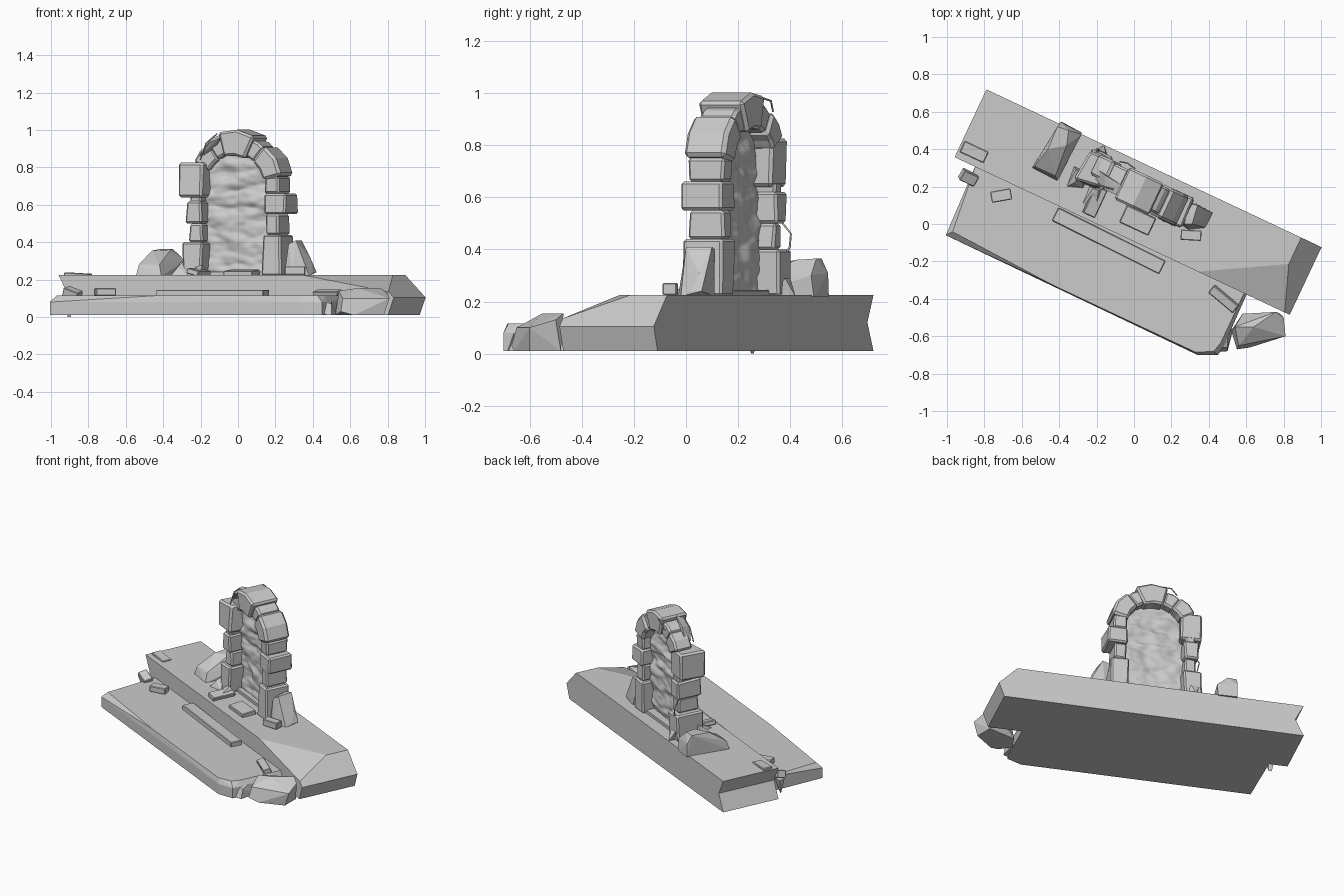
import bpy, bmesh, math, random
from mathutils import Matrix, Vector, noise

if "Cube" in bpy.data.objects:
    bpy.data.objects.remove(bpy.data.objects["Cube"])

random.seed(4)
YAW = math.radians(-25.2)
ROT = Matrix.Rotation(YAW, 4, 'Z')      # local frame: s along arch, t to the back
CS, CZ = -0.08, 0.685                   # arch centre


def finish(name, bm, local=True):
    bmesh.ops.recalc_face_normals(bm, faces=bm.faces)
    me = bpy.data.meshes.new(name)
    bm.to_mesh(me)
    bm.free()
    ob = bpy.data.objects.new(name, me)
    bpy.context.collection.objects.link(ob)
    if local:
        ob.matrix_world = ROT
    return ob


def hull(name, pts, local=False):
    bm = bmesh.new()
    for p in pts:
        bm.verts.new(p)
    bmesh.ops.convex_hull(bm, input=bm.verts[:])
    loose = [v for v in bm.verts if not v.link_faces]
    bmesh.ops.delete(bm, geom=loose, context='VERTS')
    bmesh.ops.dissolve_limit(bm, angle_limit=0.03, verts=bm.verts[:], edges=bm.edges[:])
    return finish(name, bm, local)


def extrude_profile(bm, pts, t0, t1):
    """Extrude an (s, z) outline along t."""
    f = bm.faces.new([bm.verts.new((s, t0, z)) for s, z in pts])
    r = bmesh.ops.extrude_face_region(bm, geom=[f])
    bmesh.ops.translate(bm, vec=(0, t1 - t0, 0),
                        verts=[v for v in r['geom'] if isinstance(v, bmesh.types.BMVert)])


def chamfer(bm, w):
    bmesh.ops.recalc_face_normals(bm, faces=bm.faces)
    es = [e for e in bm.edges if e.calc_face_angle(0) > 0.6]
    bmesh.ops.bevel(bm, geom=es, offset=w, segments=1, affect='EDGES', clamp_overlap=True)


def stone(name, s0, s1, t0, t1, z0, z1, j=0.006, w=0.01):
    """Chamfered, slightly irregular block of the pillar."""
    bm = bmesh.new()
    extrude_profile(bm, [(s0, z0), (s1, z0), (s1, z1), (s0, z1)], t0, t1)
    for v in bm.verts:
        v.co += Vector((random.uniform(-j, j), random.uniform(-j, j), 0))
    chamfer(bm, w)
    return finish(name, bm)


def voussoir(name, a0, a1, r0, r1, t0, t1, w=0.012):
    """Wedge stone of the arch ring."""
    bm = bmesh.new()
    am = (a0 + a1) / 2
    pts = [(CS + r * math.cos(math.radians(a)), CZ + r * math.sin(math.radians(a)))
           for a, r in ((a0, r0), (a0, r1), (am, r1 * 1.02), (a1, r1), (a1, r0), (am, r0))]
    extrude_profile(bm, pts, t0, t1)
    chamfer(bm, w)
    return finish(name, bm)


def tile(name, loc, size, yaw, tilt=(0, 0), w=0.004):
    bm = bmesh.new()
    bmesh.ops.create_cube(bm, size=1)
    bmesh.ops.scale(bm, vec=size, verts=bm.verts)
    chamfer(bm, w)
    m = (Matrix.Translation(loc) @ Matrix.Rotation(math.radians(yaw), 4, 'Z')
         @ Matrix.Rotation(math.radians(tilt[0]), 4, 'X')
         @ Matrix.Rotation(math.radians(tilt[1]), 4, 'Y'))
    bmesh.ops.transform(bm, matrix=m, verts=bm.verts)
    return finish(name, bm, False)


# upper slab with notched left end, pointed right end and a broken front corner
bm = bmesh.new()
extrude_profile(bm, [(-1.02, .01), (.925, .01), (.96, .105), (.84, .225),
                     (-1.02, .225), (-.965, .12)], -.085, .315)
a, b, c = Vector((.418, -.085, .225)), Vector((.79, .13, .225)), Vector((.96, -.085, .13))
n = (b - a).cross(c - a).normalized()
n *= 1 if n.z > 0 else -1
bmesh.ops.bisect_plane(bm, geom=bm.verts[:] + bm.edges[:] + bm.faces[:],
                       plane_co=a, plane_no=n, clear_outer=True)
bmesh.ops.holes_fill(bm, edges=[e for e in bm.edges if e.is_boundary])
finish("upper_slab", bm)

# lower slab with chipped corners
outline = [(-.9, -.07), (-.885, -.483), (-.25, -.487), (.606, -.489), (.705, -.442), (.712, -.384), (.705, -.07)]
top = [(-.9, -.07), (-.86, -.45), (-.25, -.48), (.59, -.48), (.675, -.435), (.69, -.38), (.69, -.07)]
hull("lower_slab", [(s, t, z) for s, t in outline for z in (.01, .08)]
     + [(s, t, .115) for s, t in top], True)

# step plate and scattered tiles
tile("step_plate", (-.135, -.09, .128), (.64, .078, .035), -26.5)
tile("loose_tile_left", (-.855, .385, .225), (.14, .065, .02), -25, (0, 3))
tile("loose_tile_front", (-.71, .152, .135), (.11, .06, .04), 10)
tile("loose_tile_right", (.48, -.4, .125), (.17, .05, .035), -40, (15, 0))
tile("paving_tile", (.02, .02, .235), (.17, .1, .03), -25, (4, 0))
tile("paving_tile_left", (-.21, .12, .24), (.07, .16, .03), -25, (0, 14))
tile("small_block", (.305, -.06, .248), (.11, .055, .045), -3)
tile("edge_fragment", (-.885, .25, .125), (.09, .06, .05), -30, (12, 20))
hull("edge_pebble", [(-.93, .25, .1), (-.88, .22, .1), (-.87, .27, .1),
                     (-.92, .29, .1), (-.91, .26, 0), (-.895, .25, .0)])

# pillars: (s0, s1, t0, t1, z0, z1) per course
right = [(.1, .215, .085, .255, .22, .44), (.11, .19, .1, .25, .44, .55),
         (.105, .235, .088, .262, .55, .66), (.11, .195, .1, .25, .66, .75)]
left = [(-.37, -.255, .085, .27, .22, .4), (-.335, -.265, .1, .25, .4, .5),
        (-.35, -.26, .09, .265, .5, .62), (-.335, -.265, .1, .25, .61, .66)]
for i, d in enumerate(right):
    stone("right_pillar_stone_%d" % i, *d)
for i, d in enumerate(left):
    stone("left_pillar_stone_%d" % i, *d)
stone("left_springer", -.385, -.25, .09, .25, .64, .825, .012, .012)

# arch ring
voussoir("right_springer", 14, 51, .19, .3, .085, .26, .015)
voussoir("right_haunch", 50, 67, .19, .285, .1, .25)
voussoir("keystone", 64, 104, .18, .312, .075, .265)
voussoir("left_haunch_upper", 103, 124, .19, .285, .13, .25)
voussoir("left_haunch_lower", 123, 150, .19, .29, .14, .26)
hull("broken_haunch", [(-.22, .1, .93), (-.15, .1, .96), (-.15, .16, .985), (-.25, .17, .95),
                       (-.22, .16, .88), (-.29, .13, .86), (-.29, .18, .9)], True)

# rippled portal membrane
bm = bmesh.new()
NU, NV = 48, 84
rows = []
for j in range(NV + 1):
    z = .225 + (.88 - .225) * j / NV
    h = .195 if z < CZ else math.sqrt(max(.196 ** 2 - (z - CZ) ** 2, .0004))
    row = []
    for i in range(NU + 1):
        s = CS + h * (2 * i / NU - 1)
        y = (.02 * noise.noise(Vector((s * 7, z * 15, 3.1)))
             + .009 * noise.noise(Vector((s * 16, z * 30, 8))))
        row.append(bm.verts.new((s, .185 + y, z)))
    rows.append(row)
for j in range(NV):
    for i in range(NU):
        f = bm.faces.new((rows[j][i], rows[j][i + 1], rows[j + 1][i + 1], rows[j + 1][i]))
        f.smooth = True
mem = finish("portal_membrane", bm)
mod = mem.modifiers.new("thickness", 'SOLIDIFY')
mod.thickness = .008
tile("threshold", (.01, .2, .232), (.38, .09, .025), -25.2)

# fallen boulders and the leaning block
hull("left_boulder", [(-.545, .3, .22), (-.41, .23, .22), (-.28, .49, .22), (-.39, .548, .22),
                      (-.53, .31, .28), (-.46, .4, .355), (-.41, .52, .365), (-.35, .5, .365),
                      (-.39, .545, .31), (-.28, .48, .3), (-.42, .26, .28), (-.36, .42, .36)])
hull("left_rock", [(-.36, .2, .22), (-.27, .19, .22), (-.24, .27, .22), (-.32, .31, .22),
                   (-.32, .22, .27), (-.28, .27, .31), (-.31, .29, .29)])
hull("left_shard", [(-.28, .1, .22), (-.21, .04, .22), (-.15, .2, .22), (-.23, .22, .22),
                    (-.19, .18, .28), (-.22, .19, .27)])
hull("front_boulder", [(.52, -.57, .01), (.55, -.67, .03), (.62, -.66, .01), (.78, -.6, .01),
                       (.78, -.48, .01), (.58, -.48, .01), (.54, -.55, .14), (.56, -.65, .1),
                       (.64, -.55, .155), (.76, -.47, .155), (.81, -.6, .1), (.8, -.5, .13)])
hull("corner_chip", [(.38, -.69, .02), (.5, -.68, .01), (.53, -.56, .01), (.5, -.66, .07),
                     (.42, -.66, .1), (.5, -.55, .1)])
hull("leaning_block", [(.29, -.03, .22), (.38, -.02, .22), (.42, .06, .24), (.33, .11, .22),
                       (.25, .0, .24), (.27, .0, .39), (.31, .0, .41), (.34, .1, .41),
                       (.29, .11, .4), (.39, .05, .31), (.4, .02, .24)])
hull("back_rock", [(.2, .18, .22), (-.16, .42, .22), (-.22, .33, .22), (-.13, .33, .22),
                   (-.2, .4, .29), (-.15, .38, .29)][1:])

# thin creepers on the arch
for k, path in enumerate([[(-.34, .25, .5), (-.35, .28, .46), (-.34, .28, .41), (-.33, .26, .37)],
                          [(-.12, .27, .98), (-.17, .28, .97), (-.21, .27, .93)],
                          [(-.27, .1, .84), (-.24, .11, .93), (-.18, .12, .98)]]):
    cu = bpy.data.curves.new("creeper_%d" % k, 'CURVE')
    cu.dimensions = '3D'
    cu.bevel_depth, cu.bevel_resolution = .004, 1
    sp = cu.splines.new('POLY')
    sp.points.add(len(path) - 1)
    for p, co in zip(sp.points, path):
        p.co = (*co, 1)
    ob = bpy.data.objects.new("creeper_%d" % k, cu)
    bpy.context.collection.objects.link(ob)
    ob.matrix_world = ROT
